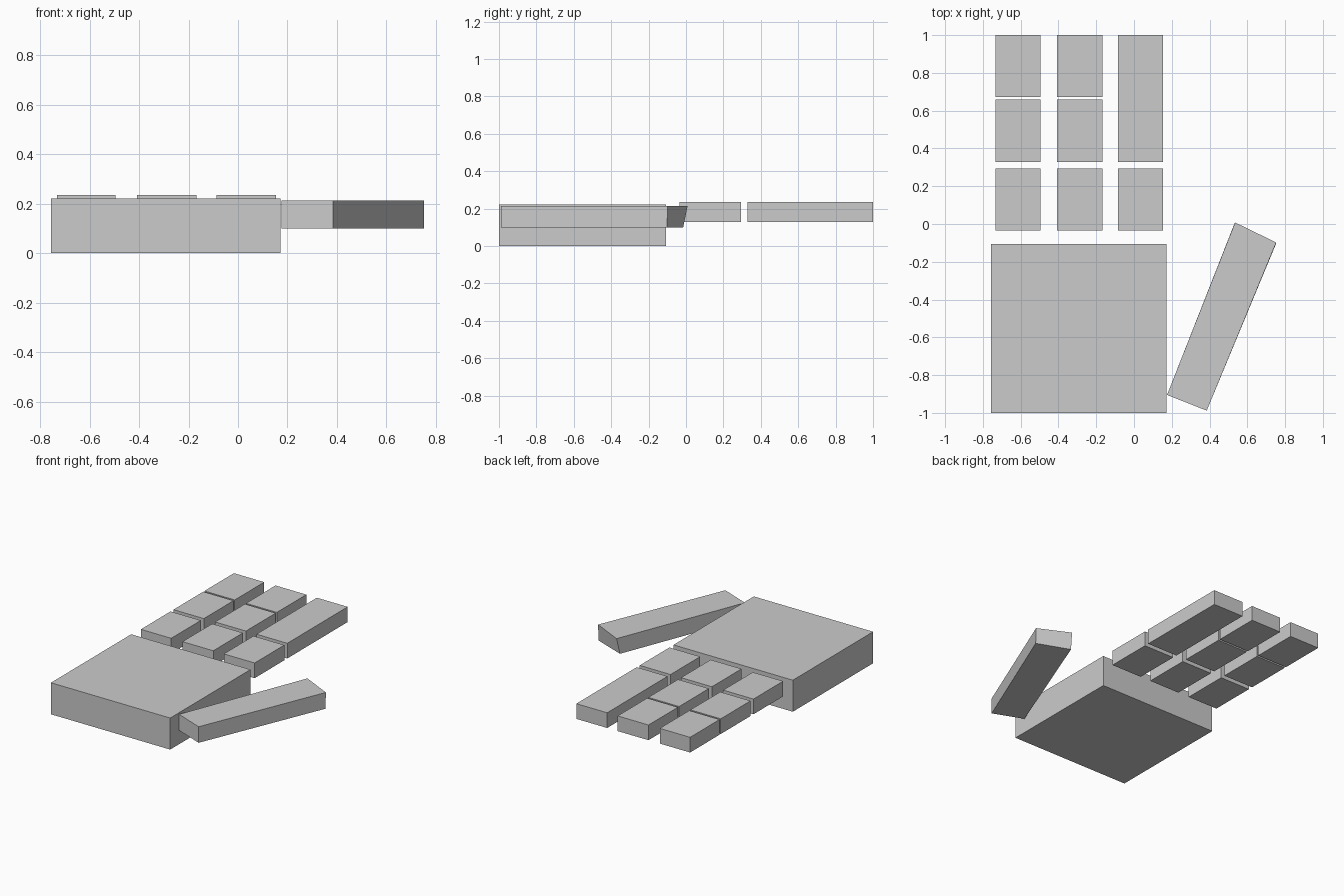
import bpy
import bmesh

cube = bpy.data.objects.get("Cube")
if cube:
    bpy.data.objects.remove(cube, do_unlink=True)

# Single flat grey for every part
grey = bpy.data.materials.new("plain_grey")
grey.use_nodes = True
colour = (0.6, 0.6, 0.6, 1)
grey.diffuse_color = colour
grey.node_tree.nodes["Principled BSDF"].inputs["Base Color"].default_value = colour


def add_prism(name, bottom, top, z0, z1):
    """Closed block between two matching outlines, listed anticlockwise."""
    bm = bmesh.new()
    low = [bm.verts.new((x, y, z0)) for x, y in bottom]
    high = [bm.verts.new((x, y, z1)) for x, y in top]
    bm.faces.new(low[::-1])
    bm.faces.new(high)
    n = len(low)
    for i in range(n):
        j = (i + 1) % n
        bm.faces.new((low[i], low[j], high[j], high[i]))
    mesh = bpy.data.meshes.new(name)
    bm.to_mesh(mesh)
    bm.free()
    mesh.materials.append(grey)
    obj = bpy.data.objects.new(name, mesh)
    bpy.context.collection.objects.link(obj)
    return obj


def add_box(name, xs, ys, z0, z1):
    outline = [(xs[0], ys[0]), (xs[1], ys[0]), (xs[1], ys[1]), (xs[0], ys[1])]
    return add_prism(name, outline, outline, z0, z1)


# Palm block
add_box("palm", (-0.757, 0.172), (-1.0, -0.107), 0, 0.222)

# Three fingers of three segments; the last finger's outer two segments touch
fingers = {"outer": (-0.732, -0.496), "middle": (-0.408, -0.168), "inner": (-0.086, 0.154)}
for finger, xs in fingers.items():
    touching = finger == "inner"
    segments = {
        "base": (-0.035, 0.295),
        "mid": (0.328, 0.664 if touching else 0.659),
        "tip": (0.664 if touching else 0.672, 1.0),
    }
    for part, ys in segments.items():
        add_box(f"{finger}_finger_{part}", xs, ys, 0.129, 0.236)

# Angled thumb with a slightly undercut tip corner
near = [(0.175, -0.905), (0.385, -0.988)]
add_prism("thumb",
          near + [(0.753, -0.102), (0.525, -0.015)],
          near + [(0.753, -0.098), (0.535, 0.008)],
          0.1, 0.213)
